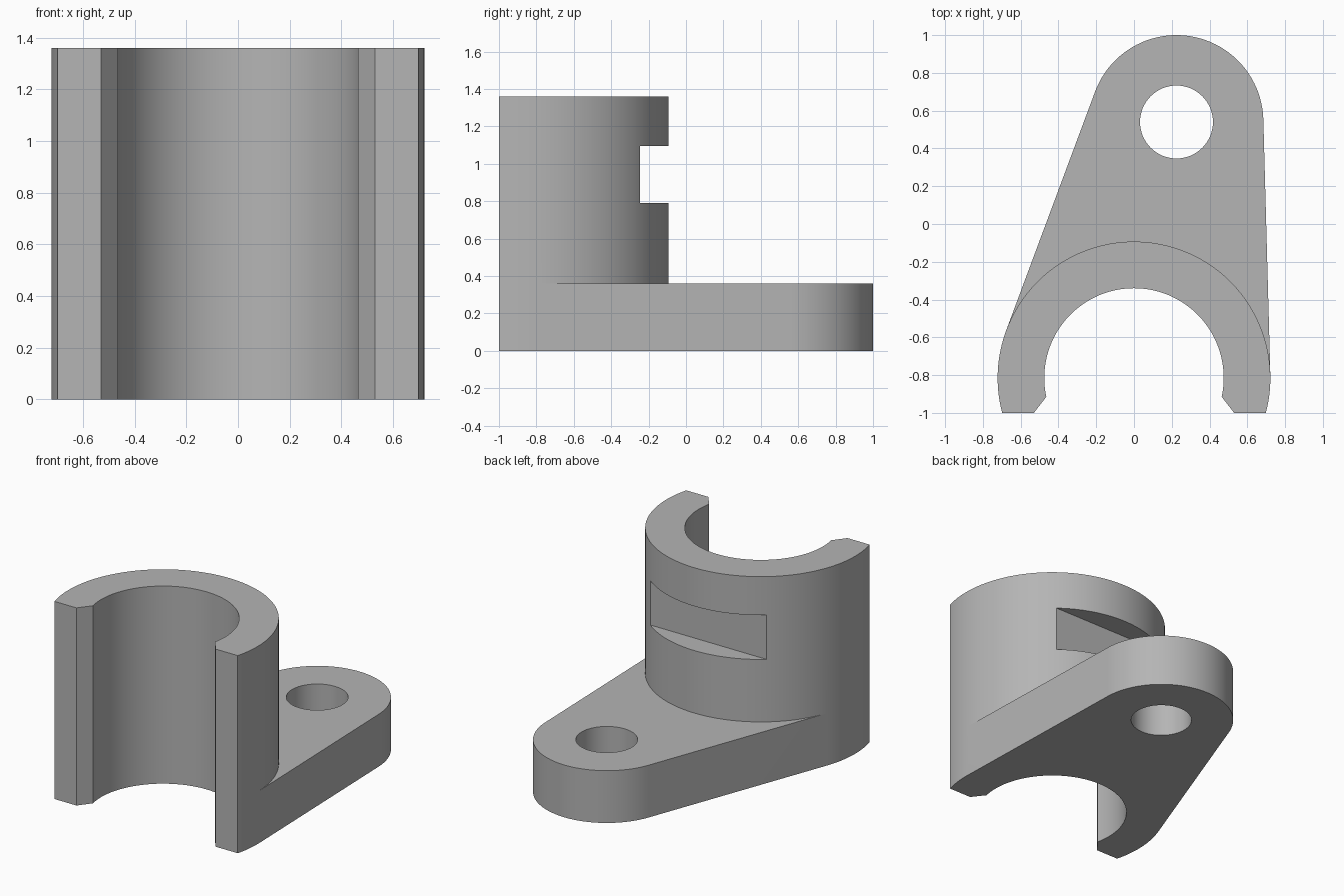
import bpy
import bmesh
import math

cube = bpy.data.objects.get("Cube")
if cube:
    bpy.data.objects.remove(cube, do_unlink=True)

# Main dimensions
SLEEVE_Y, OUTER, BORE = -0.815, 0.722, 0.475
LOBE_X, LOBE_Y, LOBE_R, HOLE_R = 0.225, 0.54, 0.46, 0.193
HEIGHT, PLATE_H, FRONT = 1.36, 0.36, -1.0

grey = bpy.data.materials.new("plain grey")
grey.use_nodes = True
colour = (0.46, 0.46, 0.46, 1)
grey.diffuse_color = colour
grey.node_tree.nodes["Principled BSDF"].inputs["Base Color"].default_value = colour


def arc(cx, cy, r, start, end, steps):
    """Points on an arc, both ends included."""
    angles = [start + (end - start) * i / steps for i in range(steps + 1)]
    return [(cx + r * math.cos(a), cy + r * math.sin(a)) for a in angles]


def prism(name, outline, z0, z1):
    """Upright solid from a flat outline."""
    bm = bmesh.new()
    base = bm.faces.new([bm.verts.new((x, y, z0)) for x, y in outline])
    lifted = bmesh.ops.extrude_face_region(bm, geom=[base])["geom"]
    top = [v for v in lifted if isinstance(v, bmesh.types.BMVert)]
    bmesh.ops.translate(bm, verts=top, vec=(0, 0, z1 - z0))
    bmesh.ops.recalc_face_normals(bm, faces=bm.faces)
    mesh = bpy.data.meshes.new(name)
    bm.to_mesh(mesh)
    bm.free()
    mesh.materials.append(grey)
    obj = bpy.data.objects.new(name, mesh)
    bpy.context.collection.objects.link(obj)
    return obj


def combine(target, other, operation):
    """Apply a boolean and discard the second solid."""
    mod = target.modifiers.new("combine", 'BOOLEAN')
    mod.operation, mod.solver, mod.object = operation, 'EXACT', other
    bpy.context.view_layer.objects.active = target
    bpy.ops.object.modifier_apply(modifier=mod.name)
    bpy.data.objects.remove(other, do_unlink=True)


# Directions of the two lines tangent to both the sleeve and the lobe
dx, dy = -LOBE_X, SLEEVE_Y - LOBE_Y
axis = math.atan2(dy, dx)
spread = math.acos((LOBE_R - OUTER) / math.hypot(dx, dy))
right_t = axis + spread
left_t = axis - spread + math.tau

# Half-open sleeve with chamfered inner lips
tip = math.asin((FRONT - SLEEVE_Y) / OUTER)
lip = math.asin(-0.1 / BORE)
outer = (arc(0, SLEEVE_Y, OUTER, tip, right_t, 8)
         + arc(0, SLEEVE_Y, OUTER, right_t, left_t, 64)[1:]
         + arc(0, SLEEVE_Y, OUTER, left_t, math.pi - tip, 16)[1:])
inner = arc(0, SLEEVE_Y, BORE, math.pi - lip, lip, 72)
sleeve = prism("clamp_bracket", outer + [(-0.53, FRONT)] + inner + [(0.53, FRONT)],
               0, HEIGHT)

# Flat notch across the back of the sleeve
notch = prism("notch_cutter", [(-1, -0.245), (1, -0.245), (1, 0.3), (-1, 0.3)],
              0.79, 1.095)
combine(sleeve, notch, 'DIFFERENCE')

# Tapered mounting plate with a round end, rooted inside the sleeve wall
plate = prism("plate", arc(LOBE_X, LOBE_Y, LOBE_R, right_t, left_t, 64)
              + [(OUTER * math.cos(left_t), SLEEVE_Y + OUTER * math.sin(left_t))]
              + arc(0, SLEEVE_Y, 0.6, left_t, right_t, 48)
              + [(OUTER * math.cos(right_t), SLEEVE_Y + OUTER * math.sin(right_t))],
              0, PLATE_H)
hole = prism("hole_cutter", arc(LOBE_X, LOBE_Y, HOLE_R, 0, math.tau, 64)[:-1],
             -0.2, PLATE_H + 0.2)
combine(plate, hole, 'DIFFERENCE')
combine(sleeve, plate, 'UNION')

# Smooth curved walls, crisp edges
bpy.ops.object.select_all(action='DESELECT')
sleeve.select_set(True)
bpy.context.view_layer.objects.active = sleeve
bpy.ops.object.shade_smooth_by_angle(angle=math.radians(25))
